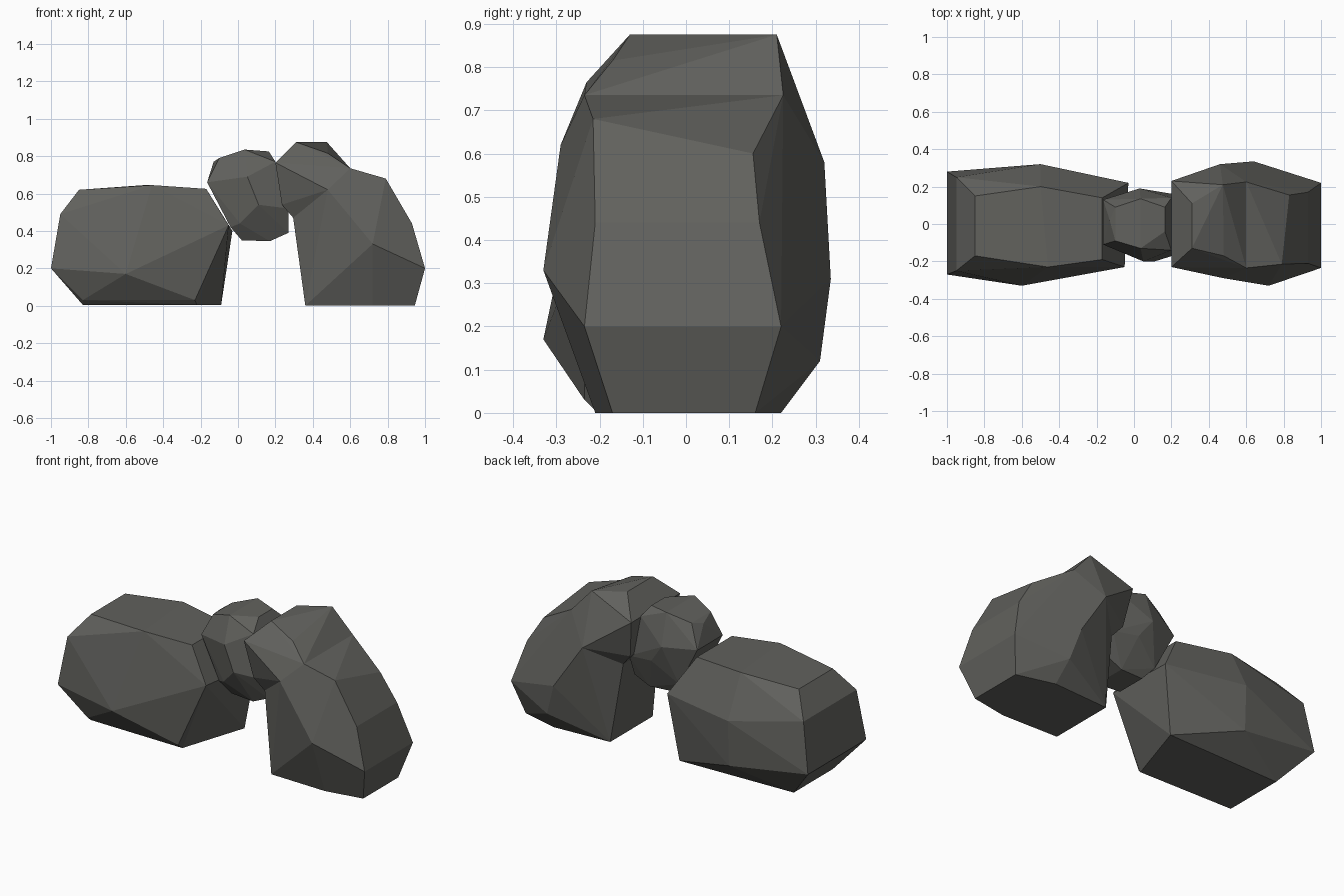
import bpy, bmesh, math

if "Cube" in bpy.data.objects:
    bpy.data.objects.remove(bpy.data.objects["Cube"])

stone = bpy.data.materials.new("dark_stone")
stone.diffuse_color = (0.12, 0.12, 0.11, 1)
stone.use_nodes = True
stone.node_tree.nodes["Principled BSDF"].inputs["Base Color"].default_value = stone.diffuse_color


def spread(rows):
    """Each row is x, front y, back y, z; None leaves that side out."""
    pts = []
    for x, front, back, z in rows:
        pts += [(x, y, z) for y in (front, back) if y is not None]
    return pts


def add_hull(bm, rows, seam=()):
    """Add a convex chunk, left open across the seam ring."""
    part = bmesh.new()
    ring = spread(seam)
    verts = [part.verts.new(p) for p in ring + spread(rows)]
    ring_verts = set(verts[:len(ring)])
    bmesh.ops.convex_hull(part, input=verts)
    cap = [f for f in part.faces if all(v in ring_verts for v in f.verts)]
    bmesh.ops.delete(part, geom=cap, context='FACES_ONLY')
    loose = [v for v in part.verts if not v.link_faces]
    bmesh.ops.delete(part, geom=loose, context='VERTS')
    mesh = bpy.data.meshes.new("chunk")
    part.to_mesh(mesh)
    part.free()
    bm.from_mesh(mesh)
    bpy.data.meshes.remove(mesh)


def rock(name, chunks, seam=()):
    bm = bmesh.new()
    for rows in chunks:
        add_hull(bm, rows, seam)
    bmesh.ops.remove_doubles(bm, verts=bm.verts, dist=0.001)
    bmesh.ops.dissolve_limit(bm, angle_limit=math.radians(4),
                             verts=bm.verts, edges=bm.edges)
    bmesh.ops.recalc_face_normals(bm, faces=bm.faces)
    mesh = bpy.data.meshes.new(name)
    bm.to_mesh(mesh)
    bm.free()
    mesh.materials.append(stone)
    bpy.context.collection.objects.link(bpy.data.objects.new(name, mesh))


# Long low boulder on the left
rock("left_boulder", [[
    (-1, -.27, .28, .2), (-.95, -.25, .25, .49), (-.85, -.17, .15, .62),
    (-.46, -.23, None, .645), (-.5, None, .2, .645), (-.17, -.19, .14, .625),
    (-.5, -.285, .32, .4), (-.6, -.33, None, .17), (-.5, None, .31, .13),
    (-.05, -.23, None, .43), (-.03, None, .22, .4),
    (-.83, -.23, None, .03), (-.23, -.235, None, .03),
    (-.83, -.2, .17, .005), (-.22, -.21, None, .005), (-.09, None, .19, .005),
]])

# Small stone wedged between the two large ones
rock("wedged_stone", [[
    (-.165, -.11, .13, .66), (-.1, -.09, .09, .79), (-.13, .02, None, .77),
    (.035, -.13, .135, .835), (.165, -.04, .09, .825), (.2, -.14, .14, .77),
    (.05, -.2, None, .69), (.03, None, .19, .65), (.11, -.2, .17, .54),
    (.27, -.15, .15, .52), (.27, -.1, .1, .39), (.17, -.1, .1, .345),
    (.02, -.09, .09, .35), (-.04, -.12, .12, .42), (.01, -.15, None, .44),
]])

# Leaning rock on the right: overhanging head joined to a standing body
head = [
    (.2, -.23, .23, .765), (.235, -.19, .19, .54), (.31, -.13, .11, .875),
    (.475, None, .21, .875), (.48, -.17, None, .815), (.36, None, .27, .66),
]
body = [
    (.36, -.2, .2, 0), (.72, -.33, None, .33), (.64, None, .335, .31),
    (.7, None, .31, .12), (.79, -.215, None, .68), (.83, None, .155, .6),
    (.93, -.21, .17, .44), (1, -.235, .22, .2), (.945, -.17, .16, 0),
    (.72, -.21, .22, 0),
]
neck = [(.295, -.17, .17, .47), (.48, -.29, None, .62),
        (.46, None, .32, .58), (.6, -.235, .225, .735)]
rock("right_rock", [head, body], neck)
